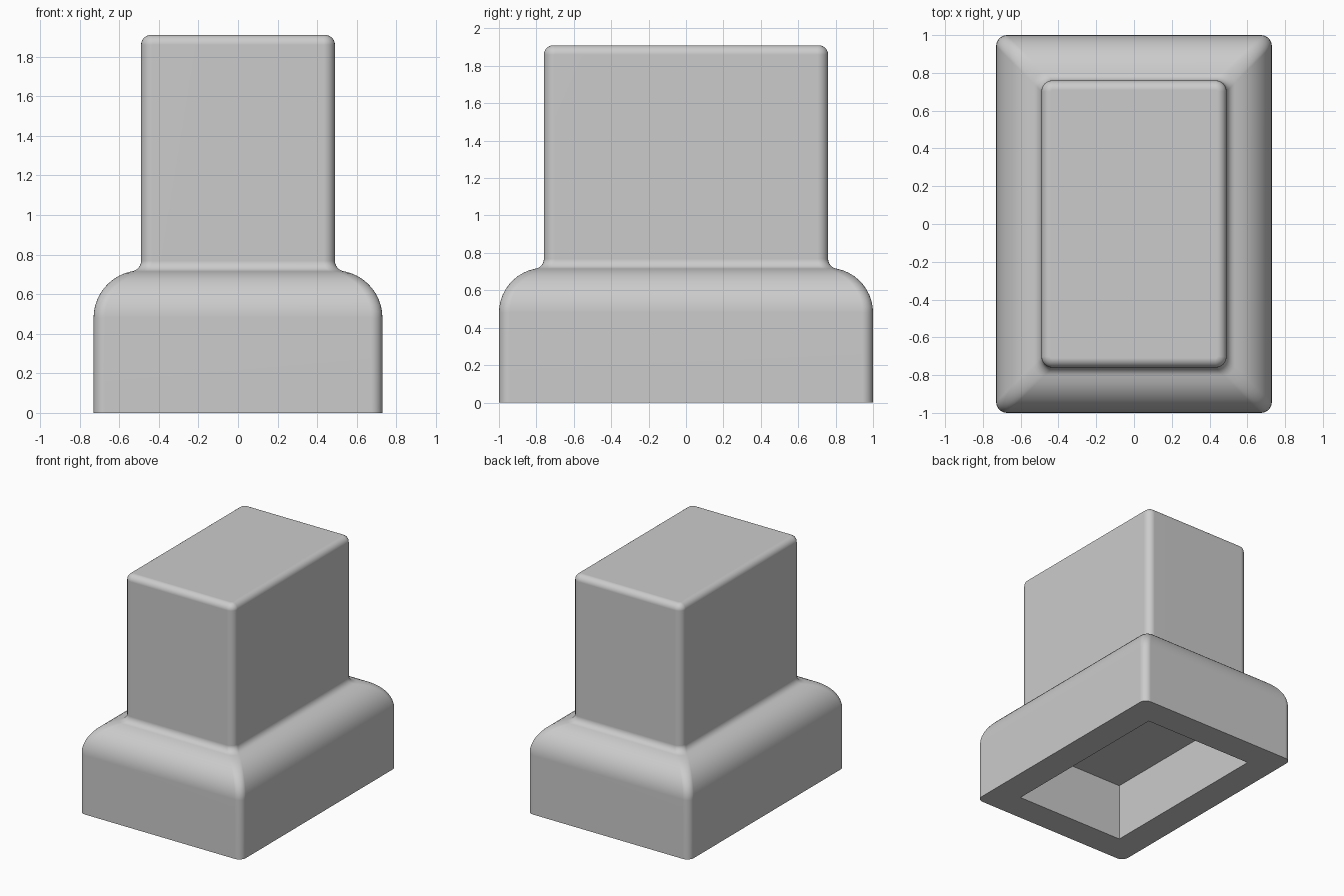
import bpy, bmesh
from math import sin, cos, pi, radians

cube = bpy.data.objects.get("Cube")
if cube:
    bpy.data.objects.remove(cube, do_unlink=True)

HALF_X, HALF_Y = 0.73, 1.0
STEP = 0.24            # distance from base wall to tower wall, also shoulder radius
CORNER = 0.058         # upright corner radius
TOP = 1.91

grey = bpy.data.materials.new("plain_grey")
grey.use_nodes = True
colour = (0.6, 0.6, 0.6, 1)
grey.diffuse_color = colour
grey.node_tree.nodes["Principled BSDF"].inputs["Base Color"].default_value = colour


def ring(bm, inset, z, radius, segments=6):
    """Rounded rectangle of vertices; a zero radius gives four sharp corners."""
    verts = []
    for k, (sx, sy) in enumerate([(1, 1), (-1, 1), (-1, -1), (1, -1)]):
        cx = sx * (HALF_X - inset - radius)
        cy = sy * (HALF_Y - inset - radius)
        for i in range(segments + 1 if radius else 1):
            a = (k + i / segments) * pi / 2
            verts.append(bm.verts.new((cx + radius * cos(a), cy + radius * sin(a), z)))
    return verts


def skin(bm, lower, upper):
    n = len(lower)
    for i in range(n):
        j = (i + 1) % n
        bm.faces.new((lower[i], lower[j], upper[j], upper[i]))


def arc(cx, cz, r, start, end, steps):
    angles = [radians(start + (end - start) * i / steps) for i in range(steps + 1)]
    return [(cx + r * cos(a), cz + r * sin(a)) for a in angles]


# Outer wall as (inset, height): base, round shoulder, cove, tower, rounded rim
edge = 0.05
outline = [(0, 0)]
outline += arc(STEP, 0.48, STEP, 180, 102, 10)
outline += arc(STEP - 0.053, 0.768, 0.053, -78, 0, 6)
outline += arc(STEP + edge, TOP - edge, edge, 180, 90, 6)

bm = bmesh.new()
rings = []
for inset, z in outline:
    radius = CORNER - max(0, inset - STEP)
    rings.append(ring(bm, inset, z, radius))
for lower, upper in zip(rings, rings[1:]):
    skin(bm, lower, upper)
bm.faces.new(rings[-1])

# Rectangular recess in the underside
mouth = ring(bm, 0.237, 0, 0)
ceiling = ring(bm, 0.237, 0.47, 0)
skin(bm, ceiling, mouth)
bm.faces.new(ceiling[::-1])

# Flat rim between the outer wall and the recess
per_corner = len(rings[0]) // 4
for k in range(4):
    n = (k + 1) % 4
    corner = rings[0][k * per_corner:(k + 1) * per_corner]
    bm.faces.new([mouth[k], mouth[n], rings[0][n * per_corner]] + corner[::-1])
bmesh.ops.recalc_face_normals(bm, faces=bm.faces)

mesh = bpy.data.meshes.new("stepped_cap")
bm.to_mesh(mesh)
bm.free()
mesh.materials.append(grey)
cap = bpy.data.objects.new("stepped_cap", mesh)
bpy.context.collection.objects.link(cap)

# Smooth rounded edges, flat large faces
bpy.ops.object.select_all(action="DESELECT")
cap.select_set(True)
bpy.context.view_layer.objects.active = cap
bpy.ops.object.shade_smooth_by_angle(angle=radians(35))
weighted = cap.modifiers.new("even_shading", "WEIGHTED_NORMAL")
weighted.keep_sharp = True
